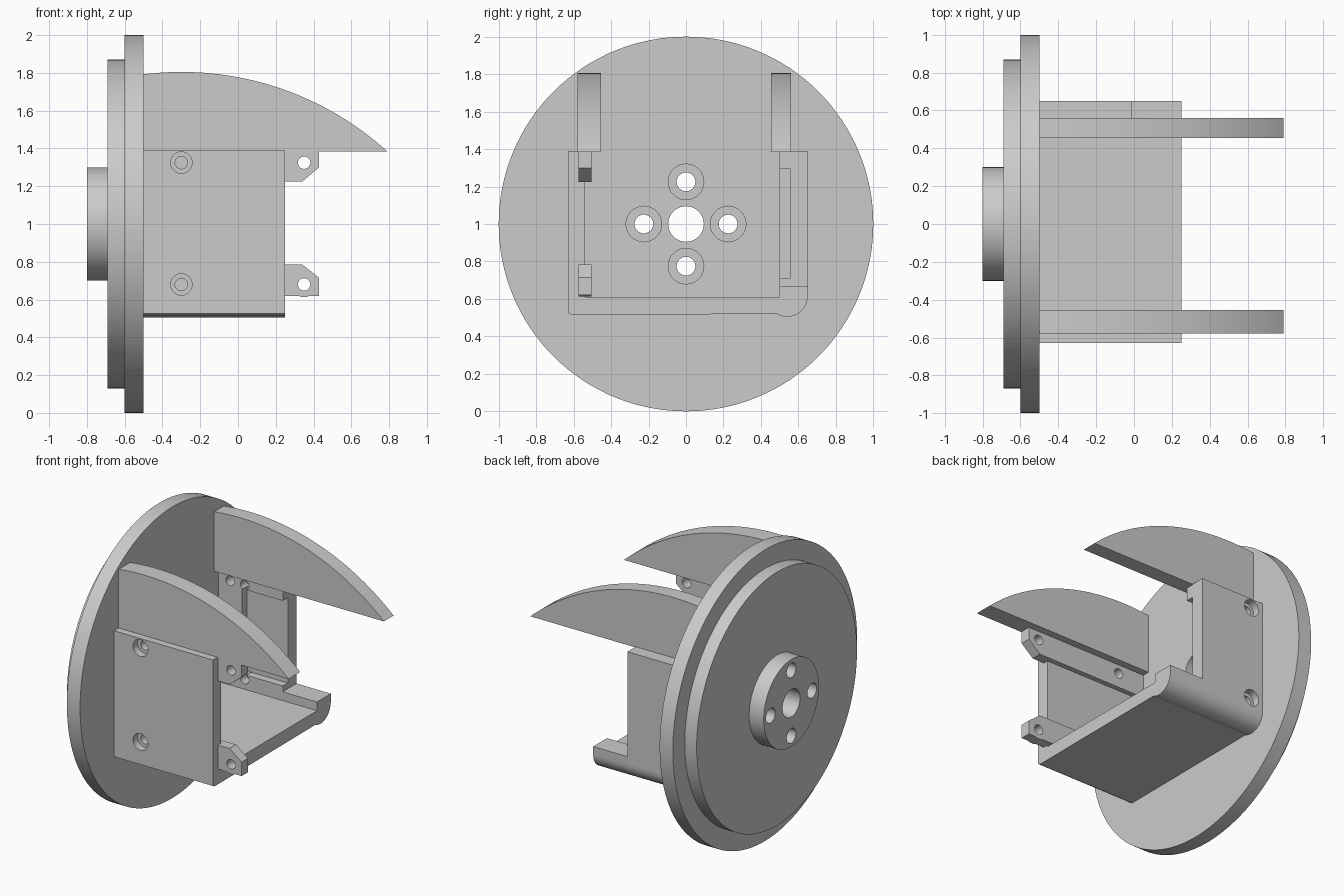
import bpy, bmesh
from math import cos, sin, radians, sqrt, pi
from mathutils import Vector, Matrix

cube = bpy.data.objects.get("Cube")
if cube:
    bpy.data.objects.remove(cube)

grey = bpy.data.materials.new("light grey")
grey.use_nodes = True
grey.diffuse_color = (0.6, 0.6, 0.6, 1)
grey.node_tree.nodes["Principled BSDF"].inputs["Base Color"].default_value = (0.6, 0.6, 0.6, 1)


def finish(name, bm):
    bmesh.ops.remove_doubles(bm, verts=bm.verts, dist=1e-5)
    bmesh.ops.recalc_face_normals(bm, faces=bm.faces)
    mesh = bpy.data.meshes.new(name)
    bm.to_mesh(mesh)
    bm.free()
    mesh.materials.append(grey)
    obj = bpy.data.objects.new(name, mesh)
    bpy.context.collection.objects.link(obj)
    return obj


def prism(name, profile, axis, lo, hi):
    """Extrude a 2D outline along x (outline in y, z) or along y (outline in x, z)."""
    bm = bmesh.new()
    place = (lambda a, b: (lo, a, b)) if axis == "x" else (lambda a, b: (a, lo, b))
    face = bm.faces.new([bm.verts.new(place(a, b)) for a, b in profile])
    out = bmesh.ops.extrude_face_region(bm, geom=[face])
    step = Vector((hi - lo, 0, 0) if axis == "x" else (0, hi - lo, 0))
    bmesh.ops.translate(bm, vec=step, verts=[v for v in out["geom"] if isinstance(v, bmesh.types.BMVert)])
    return finish(name, bm)


def lathe(name, profile, axis, origin, steps=32):
    """Revolve (position along axis, radius) points about the x or y axis."""
    bm = bmesh.new()
    verts = [bm.verts.new((t, 0, r)) for t, r in profile]
    edges = [bm.edges.new(pair) for pair in zip(verts, verts[1:])]
    bmesh.ops.spin(bm, geom=verts + edges, cent=(0, 0, 0), axis=(1, 0, 0),
                   angle=2 * pi, steps=steps, use_merge=True)
    turn = Matrix.Rotation(pi / 2 if axis == "y" else 0, 4, "Z")
    bmesh.ops.transform(bm, matrix=Matrix.Translation(origin) @ turn, verts=bm.verts)
    return finish(name, bm)


def box(lo, hi, z0, z1):
    return [(lo, z0), (hi, z0), (hi, z1), (lo, z1)]


def cut(target, cutters):
    bpy.context.view_layer.objects.active = target
    for cutter in cutters:
        mod = target.modifiers.new("cut", "BOOLEAN")
        mod.operation = "DIFFERENCE"
        mod.solver = "EXACT"
        mod.object = cutter
        bpy.ops.object.modifier_apply(modifier=mod.name)


def bore(axis, origin, start, end, radius, step=None, wide=None):
    """Round hole cutter, optionally widened beyond a step position."""
    rim = [(end, radius)] if step is None else [(step, radius), (step, wide), (end, wide)]
    obj = lathe("hole_cutter", [(start, 0), (start, radius)] + rim + [(end, 0)], axis, origin)
    obj.hide_render = True
    cutters.append(obj)
    return obj


cutters = []
parts = []
FACE = -0.5          # inner face of the large disc
UP, LOW = 1.325, 0.68  # screw rows

# Stepped round plate with hub
flange = lathe("round_flange", [(-0.8, 0), (-0.8, 0.3), (-0.69, 0.3), (-0.69, 0.87), (-0.6, 0.87),
                                (-0.6, 1), (FACE, 1), (FACE, 0)], "x", (0, 0, 1), 128)
holes = [bore("x", (0, 0, 1), -1, 0, 0.095)]
for dy, dz in ((1, 0), (-1, 0), (0, 1), (0, -1)):
    holes.append(bore("x", (0, dy * 0.225, 1 + dz * 0.225), -1, 0, 0.05, -0.58, 0.095))
cut(flange, holes)
parts.append(flange)

# Front wall, floor and rounded back rail in one section
corner = [(0.54 + 0.11 * cos(radians(a)), 0.615 + 0.11 * sin(radians(a))) for a in range(0, -121, -10)]
section = [(-0.61, 0.515), (-0.63, 0.525), (-0.63, 1.39), (-0.54, 1.39), (-0.54, 0.61),
           (0.5, 0.61), (0.5, 0.67), (0.65, 0.67)] + corner
cradle = prism("cradle", section, "x", FACE, 0.25)
front_holes = [bore("y", (x, 0, z), -0.8, -0.4, 0.033) for x in (-0.3, 0.35) for z in (UP, LOW)]
sinks = [bore("y", (-0.3, 0, z), -0.8, -0.58, 0.057) for z in (UP, LOW)]
cut(cradle, front_holes[:2] + sinks)
parts.append(cradle)

# Inner front rails ending in pierced tabs
upper = [(FACE, 1.385), (0.43, 1.385), (0.43, 1.3), (0.34, 1.225), (FACE, 1.225)]
lower = [(FACE, 0.785), (0.34, 0.785), (0.43, 0.715), (0.43, 0.62), (0.38, 0.62),
         (0.365, 0.614), (0.335, 0.614), (0.32, 0.62), (FACE, 0.62)]
for name, outline in (("upper_tab_rail", upper), ("lower_tab_rail", lower)):
    rail = prism(name, outline, "y", -0.575, -0.505)
    cut(rail, front_holes)
    parts.append(rail)

# Back wall with an inner recess and screw holes
back = prism("back_wall", box(FACE, -0.01, 0.62, 1.39), "y", 0.5, 0.65)
recess = prism("recess_cutter", box(-0.32, 0.2, 0.71, 1.295), "y", 0.4, 0.555)
recess.hide_render = True
cutters.append(recess)
back_holes = []
for z in (UP, LOW):
    back_holes.append(bore("y", (-0.41, 0, z), 0.4, 0.8, 0.033, 0.6, 0.057))
    back_holes.append(bore("y", (-0.3, 0, z), 0.4, 0.57, 0.033))
cut(back, [recess] + back_holes)
cut(cradle, back_holes)
parts.append(back)

# Curved fins
R, PEAK_X, PEAK_Z, TIP = 1.624, -0.3, 1.805, 0.79
arc = []
for i in range(41):
    x = FACE + (TIP - FACE) * i / 40
    arc.append((x, PEAK_Z - R + sqrt(R * R - (x - PEAK_X) ** 2)))
for name, lo, hi in (("front_fin", -0.58, -0.455), ("back_fin", 0.455, 0.56)):
    parts.append(prism(name, [(FACE, 1.385)] + arc, "y", lo, hi))

# Remove helpers and smooth the round surfaces
for obj in cutters:
    bpy.data.objects.remove(obj)
bpy.ops.object.select_all(action="DESELECT")
for obj in parts:
    obj.select_set(True)
bpy.context.view_layer.objects.active = flange
bpy.ops.object.shade_smooth_by_angle(angle=radians(25))
